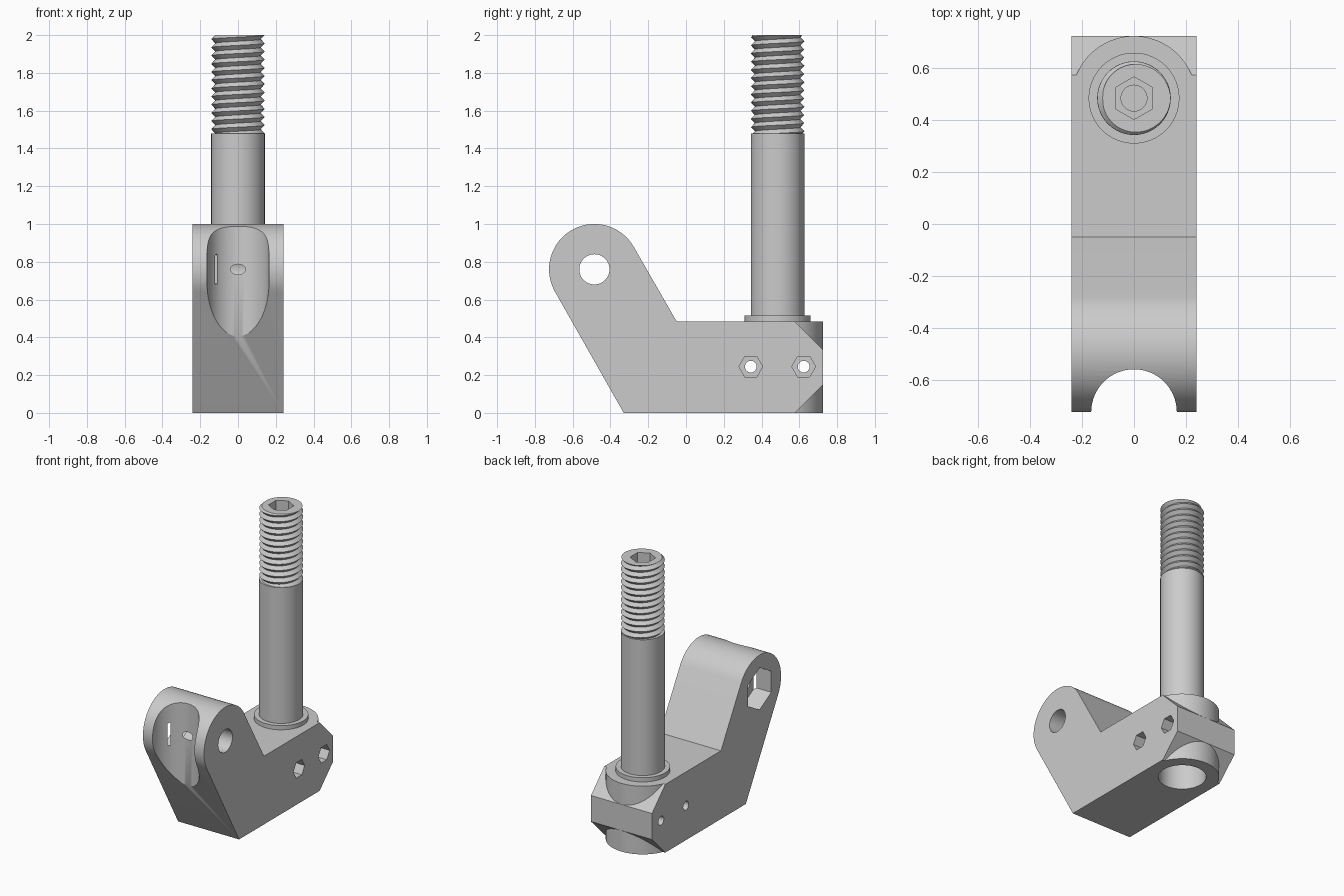
import bpy
import bmesh
from math import cos, sin, pi, radians

if "Cube" in bpy.data.objects:
    bpy.data.objects.remove(bpy.data.objects["Cube"], do_unlink=True)

GREY = (0.6, 0.6, 0.6, 1.0)
metal = bpy.data.materials.new("plain_grey")
metal.use_nodes = True
metal.diffuse_color = GREY
metal.node_tree.nodes["Principled BSDF"].inputs["Base Color"].default_value = GREY

HALF = 0.24        # half width and end radius of the bracket
POST_Y = 0.485     # post axis; the pivot sits opposite
PIVOT = (-0.485, 0.76)
BOLT_Z = 0.245


def to_object(bm, name):
    bmesh.ops.recalc_face_normals(bm, faces=bm.faces)
    mesh = bpy.data.meshes.new(name)
    bm.to_mesh(mesh)
    bm.free()
    mesh.materials.append(metal)
    obj = bpy.data.objects.new(name, mesh)
    bpy.context.collection.objects.link(obj)
    return obj


def extrude(name, outline, axis, lo, hi):
    """Closed outline pushed along x (points are y, z) or z (points are x, y)."""
    bm = bmesh.new()
    rings = [[bm.verts.new((d, a, b) if axis == "x" else (a, b, d))
              for a, b in outline] for d in (lo, hi)]
    n = len(outline)
    for ring in rings:
        bm.faces.new(ring)
    for i in range(n):
        j = (i + 1) % n
        bm.faces.new((rings[0][i], rings[0][j], rings[1][j], rings[1][i]))
    return to_object(bm, name)


def circle(centre, r, n=64, phase=0.0):
    return [(centre[0] + r * cos(phase + 2 * pi * i / n),
             centre[1] + r * sin(phase + 2 * pi * i / n)) for i in range(n)]


def combine(target, tool, operation="DIFFERENCE"):
    tool.hide_render = True
    mod = target.modifiers.new("cut", "BOOLEAN")
    mod.operation = operation
    mod.solver = "EXACT"
    mod.object = tool
    bpy.context.view_layer.objects.active = target
    bpy.ops.object.modifier_apply(modifier=mod.name)
    bpy.data.objects.remove(tool, do_unlink=True)


def smooth(obj):
    bpy.ops.object.select_all(action="DESELECT")
    obj.select_set(True)
    bpy.context.view_layer.objects.active = obj
    bpy.ops.object.shade_smooth_by_angle(angle=radians(30))


# Bracket: angled arm with a round end, and a block with a chamfered back
arm_end = [(PIVOT[0] + HALF * cos(radians(a)), PIVOT[1] + HALF * sin(radians(a)))
           for a in range(30, 211, 5)]
outline = [(-0.33, 0), (0.575, 0), (0.725, 0.15), (0.725, 0.335),
           (0.575, 0.485), (-0.05, 0.485)] + arm_end
bracket = extrude("bracket", outline, "x", -HALF, HALF)

# Round boss that stays full height around the post
boss = extrude("boss", circle((0, POST_Y), HALF - 0.0005, 96), "z", 0, 0.485)
combine(bracket, boss, "UNION")

# Upright round groove in the front of the arm
combine(bracket, extrude("groove", circle((0, -0.725), 0.165), "z", -0.1, 1.2))

# Pivot hole with a hexagonal nut pocket on one side
combine(bracket, extrude("pivot_hole", circle(PIVOT, 0.08, 48), "x", -1, 1))
combine(bracket, extrude("pivot_pocket", circle(PIVOT, 0.15, 6, pi / 2), "x", -1, -HALF + 0.13))

# Socket under the post
combine(bracket, extrude("post_socket", circle((0, POST_Y), 0.155), "z", -0.1, 0.4))

# Pair of clamp bolt holes with nut pockets on the other side
for y in (POST_Y - 0.142, POST_Y + 0.138):
    centre = (y, BOLT_Z)
    combine(bracket, extrude("bolt_hole", circle(centre, 0.031, 32), "x", -1, 1))
    combine(bracket, extrude("bolt_pocket", circle(centre, 0.063, 6), "x", HALF - 0.08, 1))
smooth(bracket)

# Flange at the foot of the post
smooth(extrude("flange", circle((0, POST_Y), 0.175), "z", 0.47, 0.515))

# Post: plain shaft that runs into a helical thread
N, START, TOP, TURNS = 48, 1.48, 2.0, 12
CREST, DEPTH, SHAFT = 0.1415, 0.021, 0.142
pitch = (TOP - START) / TURNS
bm = bmesh.new()
verts = {}


def ring_vert(i, z, r):
    a = 2 * pi * i / N
    return bm.verts.new((r * cos(a), POST_Y + r * sin(a), z))


def thread_vert(i, half_turn):
    z = START + pitch * (half_turn / 2 + i / N)
    z = min(max(z, START), TOP)
    key = (i % N, round(z, 5))
    if key not in verts:
        t = ((z - START) / pitch - i / N) % 1.0
        verts[key] = ring_vert(i, z, CREST - DEPTH * (1 - abs(2 * t - 1)))
    return verts[key]


for k in range(-3, 2 * TURNS + 1):
    for i in range(N):
        quad = (thread_vert(i, k), thread_vert(i + 1, k),
                thread_vert(i + 1, k + 1), thread_vert(i, k + 1))
        corners = list(dict.fromkeys(quad))
        if len(corners) > 2:
            bm.faces.new(corners)

thread_foot = [verts[(i, START)] for i in range(N)]
shaft_top = [ring_vert(i, START, SHAFT) for i in range(N)]
shaft_foot = [ring_vert(i, 0.42, SHAFT) for i in range(N)]
for lower, upper in ((shaft_foot, shaft_top), (shaft_top, thread_foot)):
    for i in range(N):
        j = (i + 1) % N
        bm.faces.new((lower[i], lower[j], upper[j], upper[i]))
bm.faces.new(shaft_foot)
bm.faces.new([verts[(i, round(TOP, 5))] for i in range(N)])
post = to_object(bm, "threaded_post")

# Hexagonal key socket in the post top, with a drilled bore below it
combine(post, extrude("key_socket", circle((0, POST_Y), 0.082, 6, pi / 2), "z", TOP - 0.13, 2.2))
combine(post, extrude("key_bore", circle((0, POST_Y), 0.05, 32), "z", TOP - 0.2, 2.2))
smooth(post)
